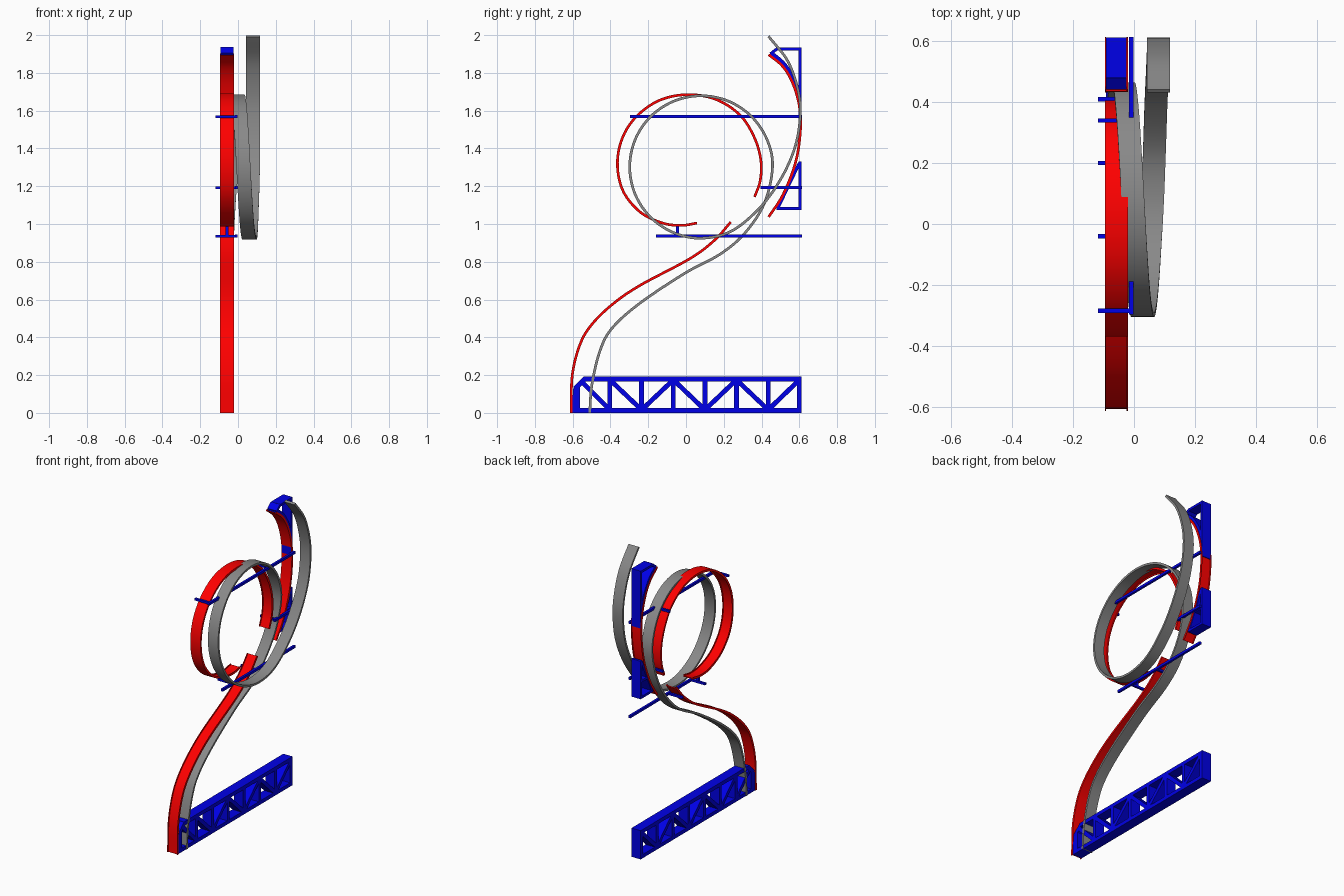
import bpy, bmesh, math
from mathutils import Vector

if "Cube" in bpy.data.objects:
    bpy.data.objects.remove(bpy.data.objects["Cube"])


def material(name, color):
    m = bpy.data.materials.new(name)
    m.diffuse_color = color
    m.use_nodes = True
    m.node_tree.nodes["Principled BSDF"].inputs["Base Color"].default_value = m.diffuse_color
    return m


RED = material("red", (1, 0, 0, 1))
BLUE = material("blue", (0, 0, 0.8, 1))
GREY = material("dark_grey", (0.25, 0.25, 0.25, 1))


def finish(bm, name, mat=None, smooth=False):
    bmesh.ops.recalc_face_normals(bm, faces=bm.faces)
    me = bpy.data.meshes.new(name)
    bm.to_mesh(me)
    bm.free()
    ob = bpy.data.objects.new(name, me)
    bpy.context.collection.objects.link(ob)
    if mat:
        me.materials.append(mat)
    if smooth:
        bpy.ops.object.select_all(action='DESELECT')
        ob.select_set(True)
        bpy.context.view_layer.objects.active = ob
        bpy.ops.object.shade_smooth_by_angle(angle=math.radians(30))
    return ob


def spline(pts, n=8):
    # Catmull-Rom curve through the points
    p = [Vector(q) for q in pts]
    p = [2 * p[0] - p[1]] + p + [2 * p[-1] - p[-2]]
    out = []
    for i in range(1, len(p) - 2):
        a, b, c, d = p[i - 1:i + 3]
        for k in range(n):
            t = k / n
            out.append(0.5 * (2 * b + (c - a) * t + (2 * a - 5 * b + 4 * c - d) * t * t
                              + (3 * b - a - 3 * c + d) * t ** 3))
    return out + [p[-2]]


def sweep(name, pts, profile, mat=None):
    # profile is (sideways x, offset to the left of travel)
    path = spline(pts)
    bm = bmesh.new()
    rings = []
    for i, p in enumerate(path):
        t = path[min(i + 1, len(path) - 1)] - path[max(i - 1, 0)]
        nrm = Vector((0, -t.z, t.y)).normalized()
        rings.append([bm.verts.new(p + Vector((u, 0, 0)) + nrm * v) for u, v in profile])
    n = len(profile)
    for r, s in zip(rings, rings[1:]):
        for j in range(n):
            k = (j + 1) % n
            bm.faces.new((r[j], r[k], s[k], s[j]))
    bm.faces.new(rings[0])
    bm.faces.new(rings[-1])
    return finish(bm, name, mat, True)


def prism(bm, outline, x0, x1):
    # y-z outline extruded along x
    a = [bm.verts.new((x0, y, z)) for y, z in outline]
    b = [bm.verts.new((x1, y, z)) for y, z in outline]
    bm.faces.new(a)
    bm.faces.new(b)
    for i in range(len(a)):
        j = (i + 1) % len(a)
        bm.faces.new((a[i], a[j], b[j], b[i]))


def strut(bm, p, q, w, x0, x1):
    a, b = Vector(p), Vector(q)
    d = (b - a).normalized()
    s = Vector((-d.y, d.x)) * w / 2
    prism(bm, [a + s, b + s, b - s, a - s], x0, x1)


def struts(name, segs, x0, x1, w=0.016):
    bm = bmesh.new()
    for p, q in segs:
        strut(bm, p, q, w, x0, x1)
    return finish(bm, name, BLUE)


def at(x, pts):
    return [(x, y, z) for y, z in pts]


W = 0.0375
CX = -0.058
X0, X1 = -0.092, -0.024
flat = [(-W, -0.007), (W, -0.007), (W, 0.007), (-W, 0.007)]


def channel(s):
    # flat bed with a thin lip on both edges
    return [(u, v * s) for u, v in [(-W, -0.006), (W, -0.006), (W, 0.008), (W - 0.004, 0.008),
            (W - 0.004, 0.0), (0.004 - W, 0.0), (0.004 - W, 0.008), (-W, 0.008)]]


# Red guide tracks
sweep("lower_guide_track", at(CX, [
    (-0.607, 0), (-0.601, 0.2), (-0.561, 0.36), (-0.5, 0.465), (-0.39, 0.573),
    (-0.245, 0.673), (0.02, 0.815), (0.15, 0.912), (0.238, 1.01)]), channel(1), RED)
sweep("loop_guide_track", at(CX, [
    (0.364, 1.143), (0.394, 1.23), (0.397, 1.34), (0.362, 1.46), (0.287, 1.577), (0.16, 1.66),
    (0.01, 1.686), (-0.14, 1.656), (-0.265, 1.568), (-0.34, 1.45), (-0.364, 1.31),
    (-0.332, 1.17), (-0.24, 1.06), (-0.12, 1.003), (-0.02, 0.992), (0.058, 1.004)]),
    channel(1), RED)
arc = [(0.437, 1.038), (0.515, 1.16), (0.58, 1.33), (0.605, 1.5), (0.598, 1.63),
       (0.562, 1.75), (0.51, 1.835), (0.437, 1.896)]
sweep("upper_guide_track", at(CX, arc), channel(-1), RED)

# Grey ribbon: rises, makes one sideways-drifting loop, then curls at the top
ribbon = at(CX, [(-0.51, 0), (-0.498, 0.15), (-0.455, 0.33), (-0.39, 0.45), (-0.245, 0.58),
                 (-0.005, 0.74), (0.18, 0.84), (0.31, 0.95)])
ribbon.append((-0.05, 0.415, 1.11))
for k in range(13):
    a = math.radians(22.5 * k)
    ribbon.append((-0.036 + 0.097 * k / 12, 0.08 + 0.378 * math.cos(a), 1.302 + 0.377 * math.sin(a)))
ribbon += [(0.067, 0.24, 0.962), (0.072, 0.39, 1.085), (0.077, 0.5, 1.235), (0.08, 0.575, 1.4),
           (0.08, 0.604, 1.56), (0.08, 0.595, 1.7), (0.08, 0.54, 1.86), (0.08, 0.437, 1.994)]
sweep("main_ribbon", ribbon, flat, GREY)

# Base truss
posts = [-0.403, -0.235, -0.067, 0.1, 0.267, 0.435, 0.6]
bm = bmesh.new()
for p, q in [((-0.604, 0.0125), (0.612, 0.0125)), ((-0.54, 0.18), (0.612, 0.18))]:
    strut(bm, p, q, 0.025, X0, X1)
for y in posts:
    strut(bm, (y, 0), (y, 0.1925), 0.025, X0, X1)
for i, (a, b) in enumerate(zip(posts, posts[1:])):
    za, zb = (0.175, 0.016) if i % 2 == 0 else (0.016, 0.175)
    strut(bm, (a, za), (b, zb), 0.025, X0, X1)
strut(bm, (-0.555, 0.168), (-0.403, 0.016), 0.025, X0, X1)
strut(bm, (-0.587, 0.128), (-0.532, 0.183), 0.025, X0, X1)
prism(bm, [(-0.604, 0), (-0.56, 0), (-0.56, 0.15), (-0.598, 0.128)], X0, X1)
finish(bm, "base_truss", BLUE)

# Upper frame behind the top of the guide
struts("upper_frame", [((0.604, 1.55), (0.604, 1.935)), ((0.478, 1.927), (0.612, 1.927)),
                       ((0.447, 1.9), (0.485, 1.93))], X0, X1)
pad = [(-0.034, -0.024), (0.034, -0.024), (0.034, 0), (-0.034, 0)]
sweep("upper_frame_curve", at(CX, [(0.588, 1.67), (0.562, 1.752), (0.51, 1.837), (0.445, 1.893)]),
      pad, BLUE)

# Lower frame below the guide
struts("lower_frame", [((0.604, 1.075), (0.604, 1.33)), ((0.48, 1.083), (0.612, 1.083)),
                       ((0.487, 1.085), (0.6, 1.322)), ((0.535, 1.192), (0.604, 1.192))], X0, X1)

# Long side rails
RX0, RX1 = -0.017, -0.002
for name, y0, y1, z in [("top_rail", -0.297, 0.614, 1.568), ("middle_rail", 0.395, 0.614, 1.192),
                        ("bottom_rail", -0.158, 0.614, 0.936)]:
    struts(name, [((y0, z), (y1, z))], RX0, RX1)

# Cross pegs carrying the tracks
for i, (y, z) in enumerate([(-0.285, 1.568), (0.34, 1.568), (0.41, 1.192),
                            (-0.04, 0.936), (0.2, 0.936)]):
    struts("cross_peg_%d" % (i + 1), [((y - 0.007, z), (y + 0.007, z))], -0.118, RX1, 0.014)
struts("loop_post", [((-0.045, 0.936), (-0.045, 0.99))], -0.066, -0.05)
